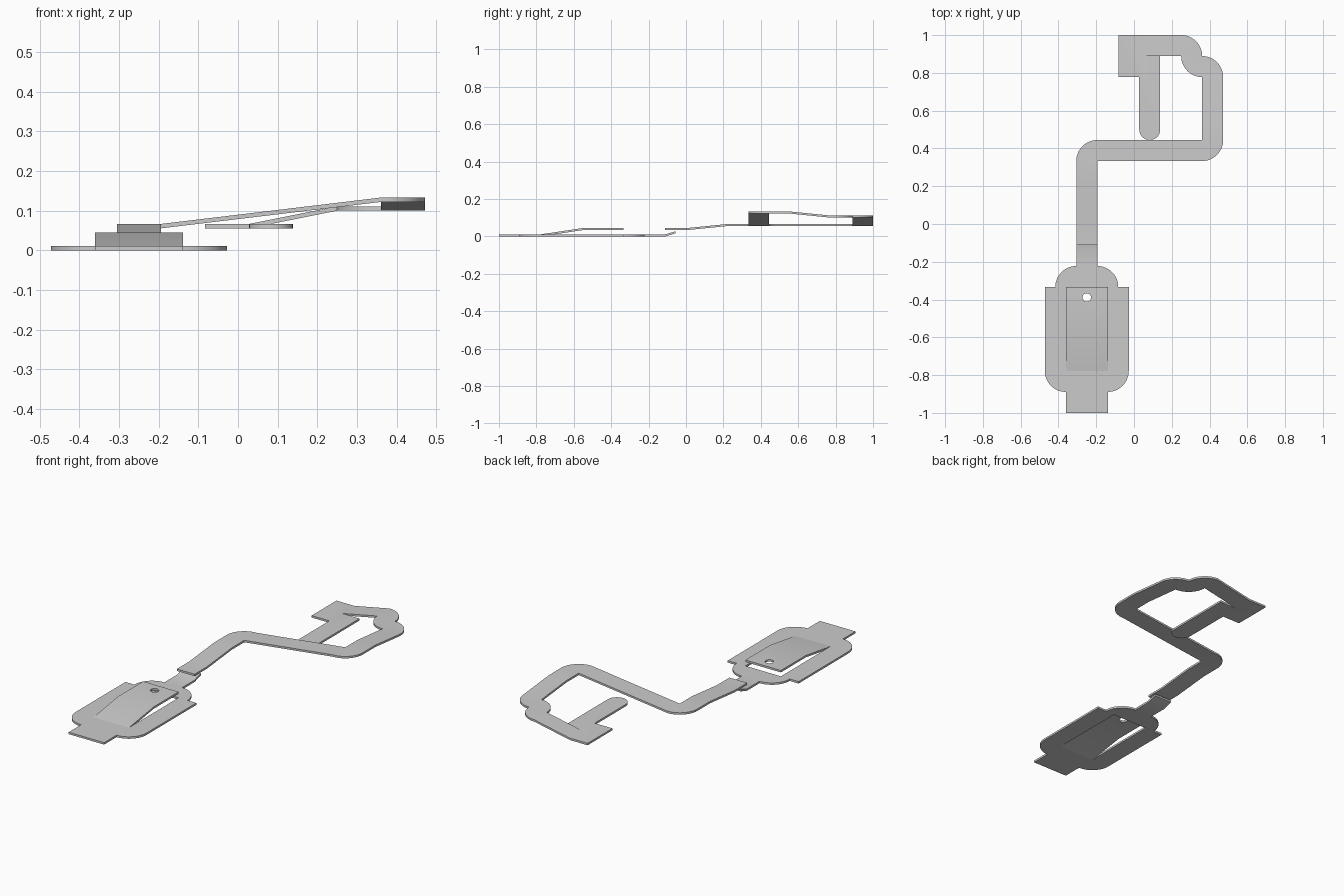
import bpy, bmesh
from math import cos, sin, radians
from collections import Counter

if "Cube" in bpy.data.objects:
    bpy.data.objects.remove(bpy.data.objects["Cube"])

U = 1 / 9          # one layout cell
T = 0.1            # sheet thickness in cells


def arc(cx, cy, r, a0, a1, n=14):
    return [(cx + r * cos(radians(a0 + (a1 - a0) * i / n)),
             cy + r * sin(radians(a0 + (a1 - a0) * i / n))) for i in range(n + 1)]


def flat(outline, z):
    """Level plate section with top at height z."""
    return [[(x, y, z) for x, y in outline]]


def sector(cx, cy, a0, z):
    """Quarter-disc corner piece."""
    return flat([(cx, cy)] + arc(cx, cy, 1, a0, a0 + 90), z)


def strip(axis, lo, hi, profile):
    """Straight band following (distance, height) points along an axis."""
    out = []
    for (a, za), (b, zb) in zip(profile, profile[1:]):
        q = [(a, lo, za), (b, lo, zb), (b, hi, zb), (a, hi, za)]
        out.append(q if axis == 'x' else [(v, u, z) for u, v, z in q])
    return out


def mirrored(tops, cx):
    return tops + [[(2 * cx - x, y, z) for x, y, z in t] for t in tops]


def sheet(name, tops):
    """Thicken top outlines, weld shared corners, drop walls between sections."""
    index, verts, faces = {}, [], []

    def vid(x, y, z):
        key = (round(x, 4), round(y, 4), round(z, 4))
        if key not in index:
            index[key] = len(verts)
            verts.append(((x - 4.25) * U, (y - 9) * U, z * U))
        return index[key]

    for top in tops:
        t = [vid(*p) for p in top]
        b = [vid(x, y, z - T) for x, y, z in top]
        faces += [t, b[::-1]]
        n = len(t)
        faces += [[t[i], b[i], b[(i + 1) % n], t[(i + 1) % n]] for i in range(n)]
    count = Counter(frozenset(f) for f in faces)
    faces = [f for f in faces if count[frozenset(f)] == 1]
    me = bpy.data.meshes.new(name)
    me.from_pydata(verts, [], faces)
    bm = bmesh.new()
    bm.from_mesh(me)
    bmesh.ops.recalc_face_normals(bm, faces=bm.faces)
    bm.to_mesh(me)
    bm.free()
    ob = bpy.data.objects.new(name, me)
    bpy.context.collection.objects.link(ob)
    bpy.ops.object.select_all(action='DESELECT')
    ob.select_set(True)
    bpy.context.view_layer.objects.active = ob
    bpy.ops.object.shade_smooth_by_angle(angle=radians(30))
    return ob


# Ring-shaped base plate with end tab and upturned neck (half, mirrored)
half = flat([(2, 0), (1, 0)] + arc(1, 2, 1, 270, 180) + [(0, 6)]
            + arc(1.5, 6, 1, 180, 90) + [(2, 7), (2, 6), (1, 6), (1, 2), (2, 2)], 0.1)
half += strip('y', 1.5, 2, [(7, 0.1), (8, 0.1), (8.5, 0.25)])
sheet("base_ring", mirrored(half, 2))

# Raised ramp in the middle of the ring
ramp = sheet("raised_ramp", strip('y', 1, 3, [(2, 0.1), (4, 0.4), (6, 0.4)]))

# Round hole through the ramp
bpy.ops.mesh.primitive_cylinder_add(vertices=24, radius=0.2 * U, depth=0.1,
                                    location=((2 - 4.25) * U, (5.5 - 9) * U, 0.4 * U))
cutter = bpy.context.object
cutter.name = "hole_cutter"
cutter.hide_render = True
mod = ramp.modifiers.new("hole", 'BOOLEAN')
mod.object = cutter
mod.solver = 'EXACT'
bpy.context.view_layer.objects.active = ramp
bpy.ops.object.modifier_apply(modifier=mod.name)
bpy.data.objects.remove(cutter)

# Winding upper path
path = strip('y', 1.5, 2.5, [(8, 0.4), (9, 0.4), (11, 0.6), (12, 0.6)])
path += sector(2.5, 12, 90, 0.6)
path += strip('x', 12, 13, [(2.5, 0.6), (7.5, 1.2)])
path += sector(7.5, 13, 270, 1.2)
path += strip('y', 7.5, 8.5, [(13, 1.2), (14, 1.2), (16, 1.0)])
path += sector(7.5, 16, 0, 1.0) + sector(7.5, 17, 180, 1.0) + sector(6.5, 17, 0, 1.0)
path += strip('x', 17, 18, [(4.5, 0.6), (6.5, 1.0)])
# End platform with round-ended tongue
path += flat([(3.5, 16), (4.5, 16)] + arc(5, 13.5, 0.5, 180, 360)
             + [(5.5, 17), (4.5, 17), (4.5, 18), (3.5, 18)], 0.6)
sheet("winding_path", path)
